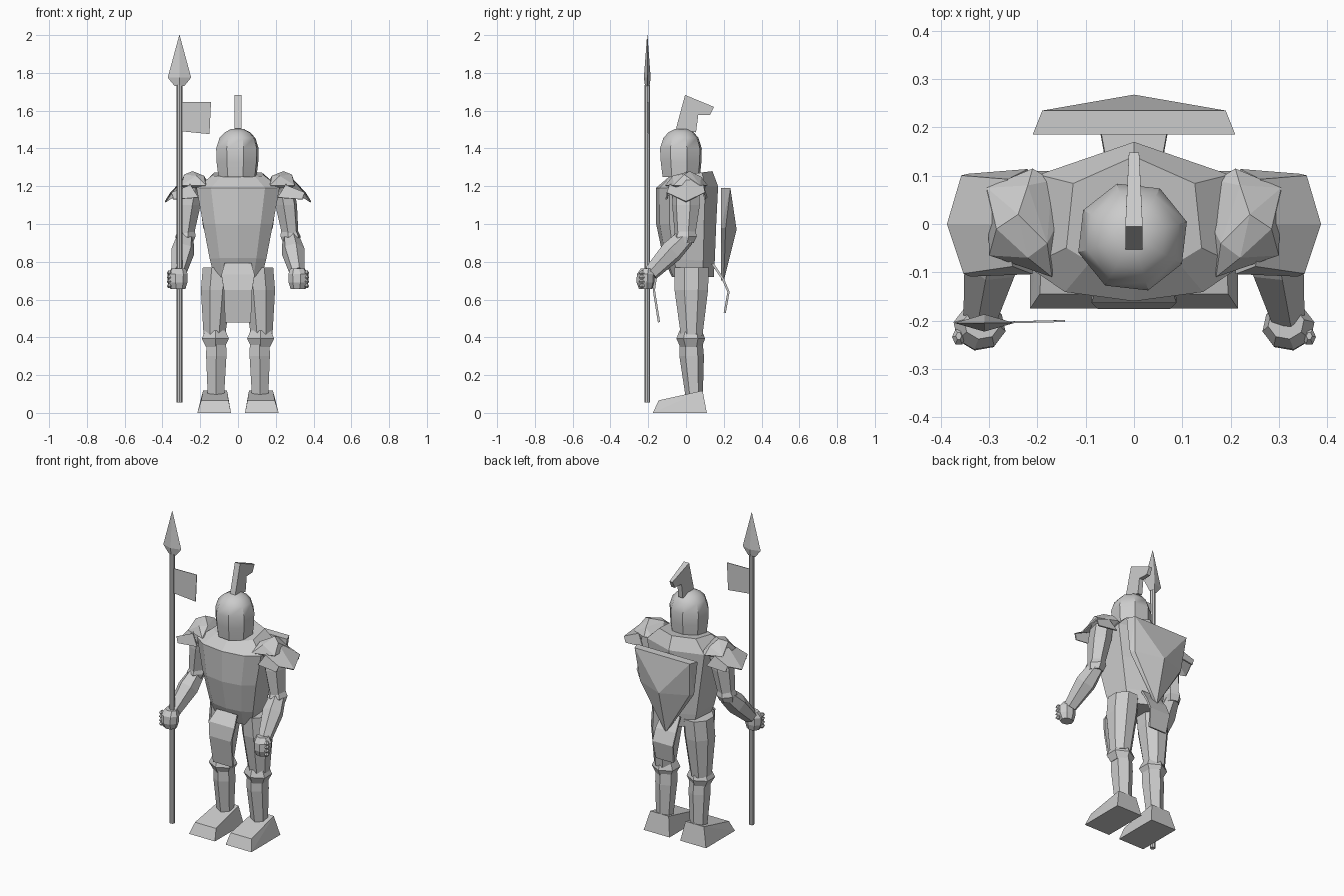
import bpy, bmesh, math
from mathutils import Vector

steel = bpy.data.materials.new("grey_steel")
steel.diffuse_color = (0.6, 0.6, 0.6, 1)


def finish(name, bm, mirror=False, thick=0):
    bmesh.ops.recalc_face_normals(bm, faces=bm.faces)
    me = bpy.data.meshes.new(name)
    bm.to_mesh(me)
    bm.free()
    me.materials.append(steel)
    ob = bpy.data.objects.new(name, me)
    bpy.context.collection.objects.link(ob)
    if thick:
        m = ob.modifiers.new("thickness", 'SOLIDIFY')
        m.thickness = thick
        m.offset = 0
    if mirror:
        ob.modifiers.new("mirror", 'MIRROR')
    return ob


def skin(name, loops, mirror=False):
    """Join closed point loops of equal length and cap both ends."""
    bm = bmesh.new()
    vs = [[bm.verts.new(p) for p in lp] for lp in loops]
    n = len(vs[0])
    for a, b in zip(vs, vs[1:]):
        for i in range(n):
            j = (i + 1) % n
            bm.faces.new((a[i], a[j], b[j], b[i]))
    bm.faces.new(vs[0])
    bm.faces.new(vs[-1])
    return finish(name, bm, mirror)


def limb(name, rings, n=6, rot=0.0, axis=(0, 0, 1), mirror=False):
    """Rings are (x, y, z, radius_x, radius_y), square to the axis."""
    q = Vector(axis).to_track_quat('Z', 'Y') if axis != (0, 0, 1) else None
    loops = []
    for x, y, z, rx, ry in rings:
        lp = []
        for i in range(n):
            a = rot + 2 * math.pi * i / n
            v = Vector((rx * math.cos(a), ry * math.sin(a), 0))
            lp.append(Vector((x, y, z)) + (q @ v if q else v))
        loops.append(lp)
    return skin(name, loops, mirror)


def hull(name, pts, mirror=False):
    bm = bmesh.new()
    for p in pts:
        bm.verts.new(p)
    r = bmesh.ops.convex_hull(bm, input=bm.verts)
    bmesh.ops.dissolve_limit(bm, angle_limit=0.03, verts=bm.verts, edges=bm.edges)
    return finish(name, bm, mirror)


def sheet(name, rows, thick, mirror=False):
    bm = bmesh.new()
    vs = [[bm.verts.new(p) for p in r] for r in rows]
    for a, b in zip(vs, vs[1:]):
        for i in range(len(a) - 1):
            bm.faces.new((a[i], a[i + 1], b[i + 1], b[i]))
    return finish(name, bm, mirror, thick)


# Torso armour: ridged breastplate and back
def torso_ring(w, front, back, zf, zb):
    half = [(0.65 * w, 0.88 * front), (w, 0.55 * front), (0.9 * w, 0.6 * back)]
    ring = [(0, front)] + half + [(0, back)] + [(-x, y) for x, y in reversed(half)]
    return [(x, y, zf + (zb - zf) * (y - front) / (back - front)) for x, y in ring]


skin("torso", [
    torso_ring(0.125, -0.075, 0.147, 0.72, 0.72),
    torso_ring(0.15, -0.12, 0.152, 0.82, 0.80),
    torso_ring(0.185, -0.158, 0.16, 1.0, 1.0),
    torso_ring(0.22, -0.16, 0.17, 1.19, 1.2),
    torso_ring(0.14, -0.09, 0.14, 1.25, 1.28),
])

# Helmet and crest
limb("neck", [(0, 0, 1.2, 0.07, 0.07), (0, -0.02, 1.3, 0.07, 0.07)], 8)
helmet = limb("helmet", [
    (-0.003, -0.025, 1.25, 0.105, 0.103), (-0.003, -0.026, 1.33, 0.115, 0.112),
    (-0.003, -0.027, 1.40, 0.117, 0.115), (-0.003, -0.027, 1.455, 0.099, 0.097),
    (-0.003, -0.026, 1.485, 0.07, 0.07), (-0.003, -0.025, 1.503, 0.035, 0.035)],
    8, math.radians(16))
bpy.context.view_layer.objects.active = helmet
helmet.select_set(True)
bpy.ops.object.shade_smooth_by_angle(angle=math.radians(38))
helmet.select_set(False)

crest = [(-0.053, 1.505), (0.053, 1.485), (0.065, 1.577), (0.127, 1.577),
         (0.148, 1.62), (-0.005, 1.683)]
skin("helmet_crest", [[(s * (0.018 - 0.05 * max(y, 0)), y, z) for y, z in crest]
                      for s in (-1, 1)])

# Shoulder caps and flared shoulder plates
cap = []
for x, y in ((0.21, 0.115), (0.305, 0.075), (0.30, -0.065), (0.17, -0.11),
             (0.148, 0.02), (0.17, 0.09)):
    cap.append((x, y, 1.205))
cap += [(0.24, 0.02, 1.28), (0.18, -0.04, 1.255), (0.285, -0.01, 1.262),
        (0.22, 0.08, 1.25), (0.22, -0.07, 1.255), (0.23, 0, 1.15)]
hull("shoulder_cap", cap, True)
sheet("shoulder_plate", [
    [(0.21, -0.10, 1.14), (0.25, -0.085, 1.205), (0.27, 0, 1.255),
     (0.26, 0.09, 1.205), (0.22, 0.11, 1.14)],
    [(0.34, -0.105, 1.13), (0.352, -0.10, 1.165), (0.385, 0, 1.117),
     (0.356, 0.098, 1.165), (0.345, 0.10, 1.13)]], 0.008, True)

# Arms
limb("upper_arm", [(0.235, 0, 1.22, 0.06, 0.07), (0.255, 0, 1.10, 0.06, 0.075),
                   (0.277, -0.005, 0.94, 0.045, 0.055)], 6, 0.3, mirror=True)
limb("elbow_guard", [(0.272, -0.002, 0.97, 0.045, 0.052), (0.278, -0.005, 0.935, 0.056, 0.064),
                     (0.282, -0.01, 0.90, 0.045, 0.052)], 6, 0.3, mirror=True)
limb("forearm", [(0.278, 0.0, 0.93, 0.045, 0.05), (0.292, -0.075, 0.855, 0.062, 0.062),
                 (0.315, -0.185, 0.74, 0.04, 0.042)], 6, 0.4,
     axis=(0.035, -0.19, -0.19), mirror=True)

# Fists with knuckles
limb("fist", [(0.318, -0.213, 0.655, 0.04, 0.036), (0.32, -0.215, 0.69, 0.053, 0.048),
              (0.32, -0.213, 0.735, 0.055, 0.048), (0.315, -0.205, 0.765, 0.038, 0.034)],
     8, 0.2, mirror=True)
for i in range(4):
    z = 0.672 + 0.023 * i
    limb("finger", [(0.363, -0.232, z - 0.012, 0.006, 0.008), (0.363, -0.234, z, 0.014, 0.018),
                    (0.363, -0.232, z + 0.012, 0.006, 0.008)], 6, mirror=True)

# Legs
limb("thigh", [(0.105, 0.03, 0.77, 0.088, 0.098), (0.115, 0.028, 0.65, 0.088, 0.096),
               (0.125, 0.03, 0.41, 0.062, 0.062)], 8, math.pi / 8, mirror=True)
limb("knee_guard", [(0.12, 0.025, 0.435, 0.062, 0.06), (0.12, 0.025, 0.393, 0.083, 0.076),
                    (0.12, 0.027, 0.35, 0.058, 0.058)], 6, math.pi / 6, mirror=True)
limb("shin", [(0.115, 0.027, 0.39, 0.06, 0.06), (0.115, 0.03, 0.30, 0.062, 0.065),
              (0.117, 0.043, 0.09, 0.05, 0.046)], 6, math.pi / 6, mirror=True)
hull("foot", [(x, y, z) for y, z, xs in (
    (-0.175, 0, (0.037, 0.215)), (0.11, 0, (0.037, 0.215)),
    (-0.145, 0.066, (0.05, 0.195)), (0.088, 0.118, (0.058, 0.185))) for x in xs], True)

# Waist cloths, front and back
sheet("front_cloth", [[(-w, y, z), (w, y, z)] for w, y, z in (
    (0.07, -0.105, 0.79), (0.088, -0.158, 0.73), (0.075, -0.17, 0.65), (0.068, -0.143, 0.48))], 0.012)
sheet("back_cloth", [[(-w, y, z), (w, y, z)] for w, y, z in (
    (0.06, 0.14, 0.79), (0.07, 0.195, 0.71), (0.07, 0.225, 0.64), (0.06, 0.205, 0.53))], 0.012)

# Kite shield on the back
kite = [(0, 0.268, 0.97), (0, 0.2, 0.70), (0, 0.185, 0.70)]
for s in (-1, 1):
    kite += [(s * 0.19, 0.235, 1.19), (s * 0.21, 0.185, 1.19),
             (s * 0.185, 0.185, 0.98), (s * 0.17, 0.21, 0.98)]
hull("shield", kite)

# Spear with pennant
SX, SY = -0.31, -0.205
limb("spear_shaft", [(SX, SY, 0.055, 0.015, 0.015), (SX, SY, 1.735, 0.015, 0.015)], 8)
limb("spear_head", [(SX, SY, 1.73, 0.025, 0.012), (SX, SY, 1.775, 0.062, 0.018),
                    (SX, SY, 2.0, 0.001, 0.001)], 4)
sheet("pennant", [[(SX, SY, 1.645), (SX, SY, 1.492)],
                  [(-0.143, SY + 0.004, 1.645), (-0.151, SY + 0.004, 1.476)]], 0.004)
